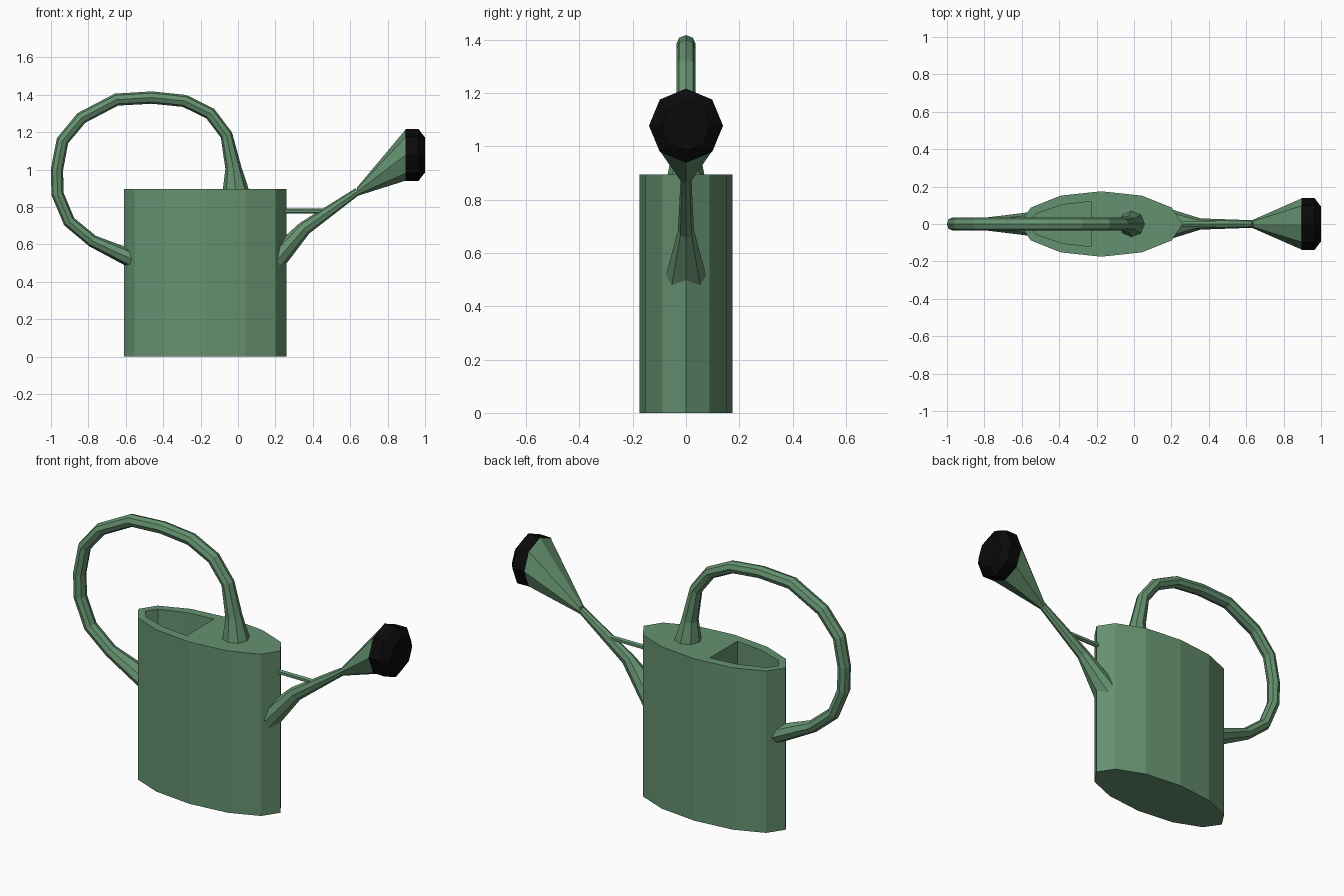
import bpy, bmesh, math
from mathutils import Vector

if "Cube" in bpy.data.objects:
    bpy.data.objects.remove(bpy.data.objects["Cube"])


def material(name, col):
    m = bpy.data.materials.new(name)
    m.diffuse_color = (*col, 1)
    m.use_nodes = True
    m.node_tree.nodes["Principled BSDF"].inputs["Base Color"].default_value = m.diffuse_color
    return m


GREEN = material("garden green", (0.13, 0.285, 0.16))
BLACK = material("black", (0.003, 0.003, 0.003))


def finish(bm, name, mat):
    bmesh.ops.recalc_face_normals(bm, faces=bm.faces)
    me = bpy.data.meshes.new(name)
    bm.to_mesh(me)
    bm.free()
    me.materials.append(mat)
    ob = bpy.data.objects.new(name, me)
    bpy.context.collection.objects.link(ob)
    return ob


def bridge(bm, a, b):
    n = len(a)
    for i in range(n):
        bm.faces.new((a[i], a[(i + 1) % n], b[(i + 1) % n], b[i]))


def wall_x(side, y):
    """x of the body's end wall (two facets meeting at y = 0)."""
    return 0.258 - 0.66 * abs(y) if side > 0 else -0.608 + 0.66 * abs(y)


def tube(name, path, mat, sides=8, start=0, end=0):
    """Tube in the xz plane; path rows are (x, z, normal radius, y radius).
    start/end of +1 or -1 slides that end ring onto the body's right/left wall.
    """
    bm = bmesh.new()
    pts = [Vector((p[0], 0, p[1])) for p in path]
    rings = []
    for k, (c, row) in enumerate(zip(pts, path)):
        t1 = (c - pts[k - 1]).normalized() if k else Vector()
        t2 = (pts[k + 1] - c).normalized() if k < len(pts) - 1 else Vector()
        t = (t1 + t2).normalized()
        nrm = Vector((-t.z, 0, t.x))
        side = start if k == 0 else end if k == len(pts) - 1 else 0
        ring = []
        for i in range(sides):
            a = 2 * math.pi * i / sides
            v = c + nrm * row[2] * math.cos(a) + Vector((0, row[3] * math.sin(a), 0))
            if side:
                v += t * (wall_x(side, v.y) - v.x) / t.x
            ring.append(bm.verts.new(v))
        rings.append(ring)
    for a, b in zip(rings, rings[1:]):
        bridge(bm, a, b)
    bm.faces.new(rings[0])
    bm.faces.new(rings[-1])
    return finish(bm, name, mat)


# Body: twelve-sided oval can with a D-shaped filling hole
TOP, CX = 0.895, -0.175
bm = bmesh.new()
oval = [(CX + 0.435 * math.cos(math.radians(a)), 0.175 * math.sin(math.radians(a)))
        for a in range(0, 360, 30)]
hole = [(-0.23, 0.12), (-0.385, 0.103), (-0.527, 0.053), (-0.565, 0),
        (-0.527, -0.053), (-0.385, -0.103), (-0.23, -0.12)]


def loop(pts, z):
    return [bm.verts.new((x, y, z)) for x, y in pts]


bottom, rim = loop(oval, 0), loop(oval, TOP)
lip, pit = loop(hole, TOP), loop(hole, 0.1)
bridge(bm, bottom, rim)
bridge(bm, pit, lip)
bm.faces.new(bottom)
bm.faces.new(pit)
edges = [bm.edges.get((r[i - 1], r[i])) for r in (rim, lip) for i in range(len(r))]
bmesh.ops.triangle_fill(bm, use_beauty=True, use_dissolve=False, edges=edges,
                        normal=(0, 0, 1))
finish(bm, "can_body", GREEN)

# Handle: looping tube, flared where it meets the body
R = (0.033, 0.036)
handle = [(-0.013, 0.89, 0.07, 0.07), (-0.025, 1.01, 0.043, 0.045)]
handle += [(x, z, *R) for x, z in (
    (-0.062, 1.185), (-0.149, 1.3), (-0.286, 1.367), (-0.46, 1.385),
    (-0.65, 1.374), (-0.837, 1.276), (-0.938, 1.155), (-0.968, 1.0),
    (-0.965, 0.87), (-0.903, 0.722), (-0.778, 0.618))]
handle += [(-0.61, 0.54, 0.045, 0.062)]
tube("handle", handle, GREEN, end=-1)

# Spout: flared root, thin neck, widening cone
tube("spout", [(0.26, 0.575, 0.05, 0.076), (0.355, 0.686, 0.038, 0.03),
               (0.64, 0.884, 0.02, 0.02)], GREEN, start=1)
tube("spout_cone", [(0.635, 0.881, 0.022, 0.02), (0.636, 0.881, 0.022, 0.02)][:1]
     + [(0.897, 1.078, 0.137, 0.137)], GREEN).name = "spout_cone"
# square the cone's ends so the wide end is vertical like the rose
for v in bpy.data.objects["spout_cone"].data.vertices:
    i = v.index
    a = 2 * math.pi * (i % 8) / 8
    x, z, r = (0.637, 0.882, 0.023) if i < 8 else (0.897, 1.078, 0.137)
    v.co = (x, r * math.sin(a), z + r * math.cos(a))

# Rose: black octagonal sprinkler head with chamfered face
tube("sprinkler_rose", [(0.895, 1.078, 0.138, 0.138), (0.965, 1.078, 0.139, 0.139),
                        (1.0, 1.078, 0.093, 0.093)], BLACK)

# Brace rod between body and spout
tube("spout_brace", [(0.24, 0.778, 0.014, 0.014), (0.49, 0.778, 0.014, 0.014)],
     GREEN, sides=6)
